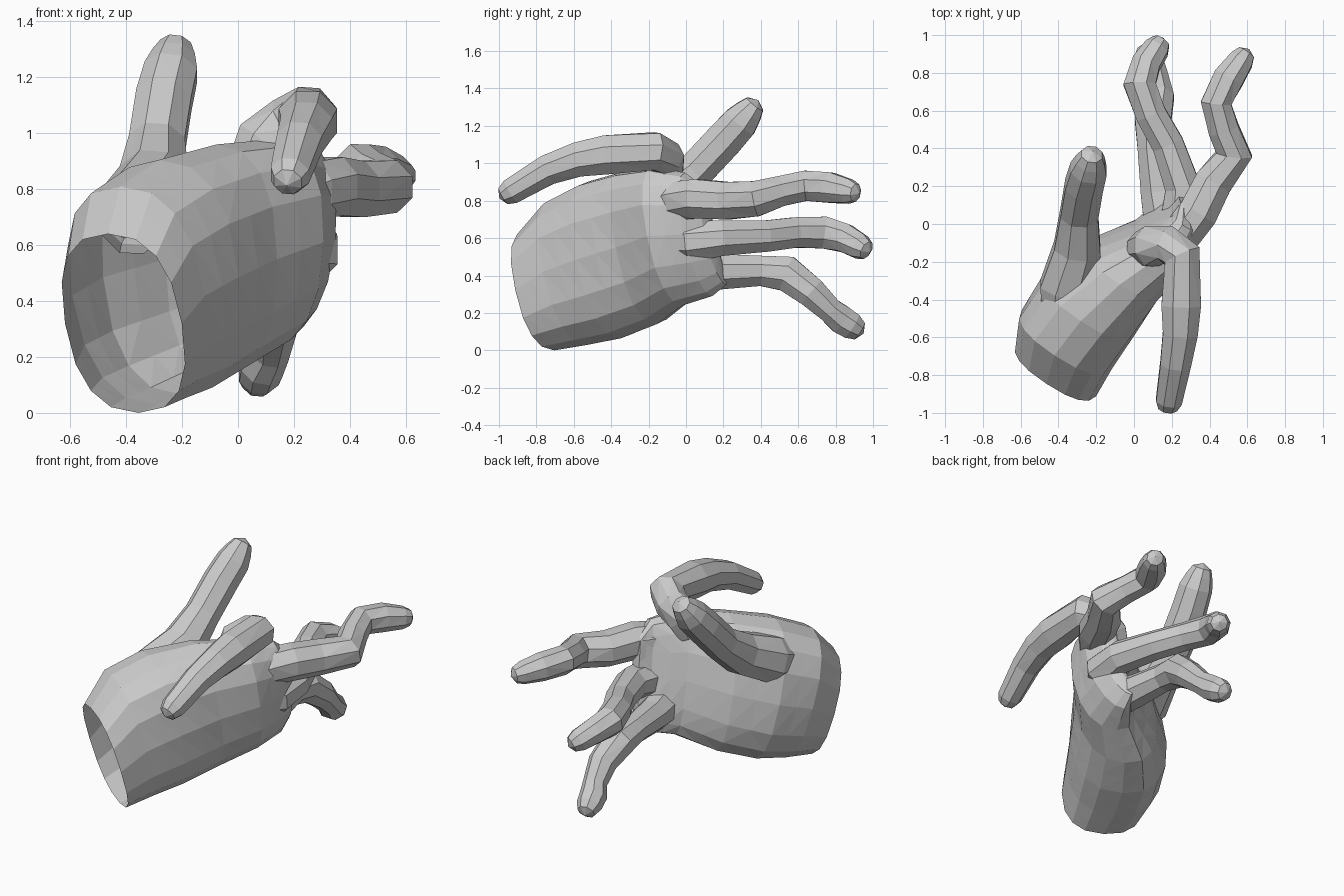
import bpy, bmesh, math
from mathutils import Vector


def loft(name, rings, tip=None):
    """Skin a list of point rings; optionally close the far end on a tip point."""
    bm = bmesh.new()
    vr = [[bm.verts.new(p) for p in r] for r in rings]
    n = len(vr[0])
    for a, b in zip(vr, vr[1:]):
        for i in range(n):
            j = (i + 1) % n
            bm.faces.new((a[i], a[j], b[j], b[i]))
    if tip is not None:
        t = bm.verts.new(tip)
        for i in range(n):
            bm.faces.new((vr[-1][i], vr[-1][(i + 1) % n], t))
    bmesh.ops.triangulate(bm, faces=[f for f in bm.faces if len(f.verts) > 3])
    bmesh.ops.recalc_face_normals(bm, faces=bm.faces)
    me = bpy.data.meshes.new(name)
    bm.to_mesh(me)
    bm.free()
    ob = bpy.data.objects.new(name, me)
    bpy.context.collection.objects.link(ob)
    return ob


def digit(name, path, sides=8):
    """Faceted tube through (x, y, z, radius) points with a rounded tip."""
    pts = [Vector(p[:3]) for p in path]
    rad = [p[3] * 1.03 for p in path]
    t = (pts[-1] - pts[-2]).normalized()
    r = rad[-1]
    pts.append(pts[-1] + t * r * 0.65)
    rad.append(r * 0.72)
    rings = []
    for i, p in enumerate(pts):
        d = Vector()
        if i > 0:
            d += (p - pts[i - 1]).normalized()
        if i < len(pts) - 1:
            d += (pts[i + 1] - p).normalized()
        d.normalize()
        u = d.cross(Vector((1, 0, 0))).normalized()
        v = d.cross(u)
        rings.append([p + rad[i] * (u * math.cos(a) + v * math.sin(a))
                      for a in (2 * math.pi * (k + 0.5) / sides for k in range(sides))])
    return loft(name, rings, pts[-2] + t * r)


# Palm: oval sections from open wrist to knuckles
# (centre x, y, z, half thickness, half height, lean x, lean y, curl)
sections = [
    (-0.41, -0.775, 0.32, 0.25, 0.32, -0.17, -0.22, 0.0),
    (-0.355, -0.61, 0.42, 0.285, 0.39, -0.17, -0.22, 0.0),
    (-0.24, -0.43, 0.485, 0.29, 0.42, -0.10, -0.20, 0.0),
    (-0.06, -0.245, 0.55, 0.24, 0.41, -0.02, -0.20, 0.01),
    (0.155, -0.11, 0.61, 0.18, 0.37, 0.03, -0.20, 0.03),
    (0.265, 0.04, 0.62, 0.10, 0.33, 0.10, -0.22, 0.05),
    (0.275, 0.13, 0.61, 0.055, 0.26, 0.12, -0.22, 0.05),
]
across = Vector((0.835, -0.55, 0))


def section_ring(s, sides=16):
    c, up = Vector(s[:3]), Vector((s[5], s[6], 1))
    ring = []
    for k in range(sides):
        a = 2 * math.pi * k / sides
        ca, sa = math.cos(a), math.sin(a)
        side = s[3] * math.copysign(abs(ca) ** 0.82, ca) - s[7] * sa * sa
        ring.append(c + across * side
                    + up * s[4] * math.copysign(abs(sa) ** 0.82, sa))
    return ring


rings = []
for a, b in zip(sections, sections[1:]):
    rings.append(section_ring(a))
    rings.append(section_ring([(p + q) / 2 for p, q in zip(a, b)]))
rings.append(section_ring(sections[-1]))
loft("palm", rings, (0.28, 0.15, 0.61))

# Thumb with its fleshy base
digit("thumb", [(-0.38, -0.52, 0.67, 0.11), (-0.36, -0.34, 0.73, 0.145),
                (-0.30, -0.13, 0.83, 0.13),
                (-0.29, 0.05, 0.96, 0.105), (-0.265, 0.20, 1.12, 0.105),
                (-0.24, 0.29, 1.22, 0.10), (-0.23, 0.335, 1.275, 0.08)])
# Index finger, bent sharply backwards
digit("index_finger", [(0.04, -0.13, 0.86, 0.09), (0.09, -0.12, 0.96, 0.11),
                       (0.18, -0.11, 1.03, 0.10),
                       (0.255, -0.17, 1.065, 0.105), (0.25, -0.43, 1.045, 0.11),
                       (0.245, -0.58, 1.02, 0.097), (0.22, -0.74, 0.965, 0.085),
                       (0.185, -0.935, 0.85, 0.072)])
# Middle, ring and little fingers, pointing away from the wrist
digit("middle_finger", [(0.17, -0.18, 0.77, 0.06), (0.25, -0.05, 0.80, 0.11),
                        (0.34, 0.06, 0.81, 0.11),
                        (0.42, 0.22, 0.80, 0.105), (0.53, 0.37, 0.81, 0.10),
                        (0.475, 0.50, 0.85, 0.085), (0.435, 0.64, 0.88, 0.085),
                        (0.50, 0.77, 0.87, 0.085), (0.57, 0.87, 0.85, 0.068)])
digit("ring_finger", [(0.17, -0.15, 0.57, 0.06), (0.25, 0.02, 0.58, 0.115),
                      (0.26, 0.19, 0.60, 0.10),
                      (0.18, 0.42, 0.61, 0.088), (0.09, 0.58, 0.63, 0.085),
                      (0.03, 0.74, 0.63, 0.09), (0.065, 0.85, 0.60, 0.08),
                      (0.12, 0.93, 0.555, 0.07)])
digit("little_finger", [(0.12, -0.14, 0.44, 0.06), (0.16, 0.02, 0.425, 0.115),
                        (0.13, 0.17, 0.42, 0.10),
                        (0.10, 0.40, 0.425, 0.085), (0.10, 0.54, 0.41, 0.10),
                        (0.13, 0.67, 0.31, 0.085), (0.115, 0.77, 0.215, 0.07),
                        (0.085, 0.83, 0.165, 0.08), (0.075, 0.885, 0.13, 0.075)])
